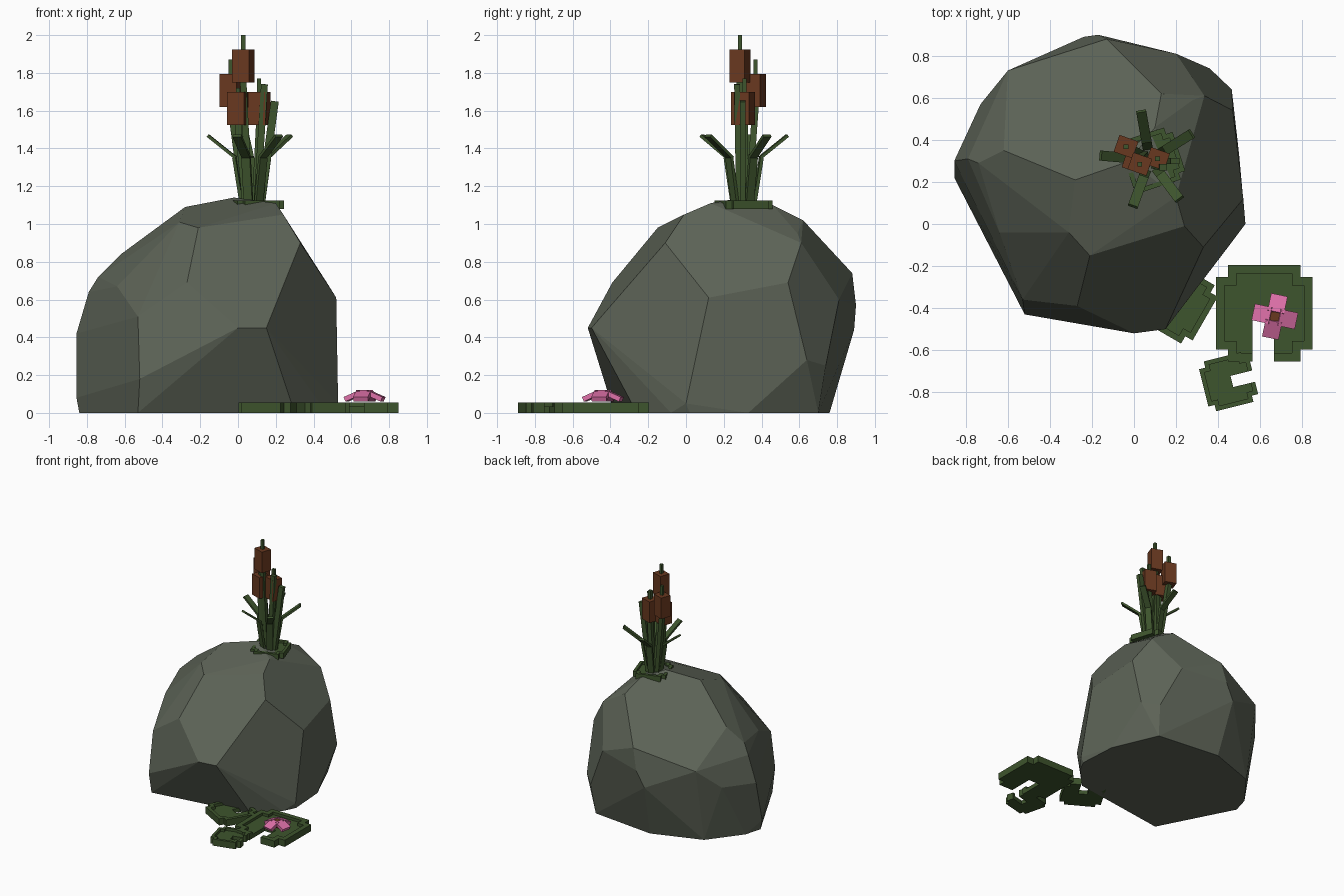
import bpy, bmesh, math
from mathutils import Matrix, Vector

if "Cube" in bpy.data.objects:
    bpy.data.objects.remove(bpy.data.objects["Cube"])


def material(name, rgb):
    m = bpy.data.materials.new(name)
    m.diffuse_color = (*rgb, 1)
    m.use_nodes = True
    m.node_tree.nodes["Principled BSDF"].inputs["Base Color"].default_value = m.diffuse_color
    return m


STONE = material("mossy stone", (0.108, 0.125, 0.094))
GREEN = material("leaf green", (0.048, 0.089, 0.026))
BROWN = material("seed brown", (0.140, 0.040, 0.014))
PINK = material("petal pink", (0.72, 0.16, 0.39))


def finish(bm, name, mat):
    bmesh.ops.recalc_face_normals(bm, faces=bm.faces)
    me = bpy.data.meshes.new(name)
    bm.to_mesh(me)
    bm.free()
    me.materials.append(mat)
    ob = bpy.data.objects.new(name, me)
    bpy.context.collection.objects.link(ob)
    return ob


def rod(bm, a, b, w, t, side=None):
    """Box from a to b, w wide along side and t thick."""
    a, b = Vector(a), Vector(b)
    z = (b - a).normalized()
    x = Vector(side or (1, 0, 0))
    x = (x - z * x.dot(z)).normalized()
    y = z.cross(x)
    rot = Matrix((x, y, z)).transposed().to_4x4()
    size = Matrix.Diagonal((w, t, (b - a).length, 1))
    bmesh.ops.create_cube(bm, size=1, matrix=Matrix.Translation((a + b) / 2) @ rot @ size)


def prism(bm, pts, z0, z1, place):
    lo = [bm.verts.new(place(x, y, z0)) for x, y in pts]
    hi = [bm.verts.new(place(x, y, z1)) for x, y in pts]
    bm.faces.new(lo)
    bm.faces.new(hi)
    for i in range(len(pts)):
        j = (i + 1) % len(pts)
        bm.faces.new((lo[i], lo[j], hi[j], hi[i]))


# Boulder: faceted convex hull of its corners
corners = [
    (0, -.52, .45), (.15, -.5, .45), (-.52, -.43, .18), (-.53, -.36, .51),
    (-.64, -.04, .67), (-.27, -.39, .69), (-.21, -.15, .98), (-.31, -.04, 1.01),
    (-.28, .21, 1.09), (.24, -.01, 1.05), (.33, -.11, .9), (.2, .13, 1.11),
    (-.02, .3, 1.14), (.1, .46, 1.1), (.52, .12, .61), (.47, .54, .69),
    (.465, .64, .28), (.335, .61, .9), (.36, .74, .25), (.2, .81, .6),
    (.13, .62, 1.02), (.28, .59, .95), (-.13, .88, .74), (-.17, .9, .57),
    (-.24, .89, .44), (-.62, .35, .84), (-.74, .29, .72), (-.79, .31, .64),
    (-.855, .3, .42), (-.855, .22, .08), (-.6, .73, .61), (-.73, .57, .45),
    (.32, -.28, .2), (.53, 0, .05),
    # footprint
    (-.84, .22, 0), (-.53, -.38, 0), (.3, -.26, 0), (.47, -.08, 0),
    (.52, .02, 0), (.5, .33, 0), (.34, .7, 0), (-.2, .76, 0),
    (-.6, .62, 0), (-.8, .36, 0)]
bm = bmesh.new()
for c in corners:
    bm.verts.new(c)
res = bmesh.ops.convex_hull(bm, input=bm.verts[:])
loose = [v for v in bm.verts if not v.link_faces]
bmesh.ops.delete(bm, geom=loose, context="VERTS")
bmesh.ops.dissolve_limit(bm, angle_limit=math.radians(7), verts=bm.verts, edges=bm.edges)
finish(bm, "boulder", STONE)

# Lily pads: stepped, notched disc with a raised rim (8 x 8 units)
OUTER = [(-1, -4), (-3, -4), (-3, -3), (-4, -3), (-4, 3), (-3, 3), (-3, 4), (3, 4),
         (3, 3), (4, 3), (4, -3), (3, -3), (3, -4), (.8, -4)]


def pad(name, cx, cy, cz, half, turn, height=.055):
    s, rot = half / 4, Matrix.Rotation(math.radians(turn), 3, "Z")

    def place(x, y, z):
        return rot @ Vector((x * s, y * s, z)) + Vector((cx, cy, cz))

    bm = bmesh.new()
    prism(bm, OUTER + [(.8, -.5), (-1, -.5)], 0, height * .6, place)
    inner = [(x - math.copysign(.7, x), y - math.copysign(.7, y)) for x, y in OUTER]
    inner[0], inner[-1] = (-1, -3.3), (.8, -3.3)
    prism(bm, OUTER + inner[::-1], height * .6, height, place)
    finish(bm, name, GREEN)


pad("large_lily_pad", .62, -.425, 0, .23, 0)
pad("small_lily_pad", .45, -.75, 0, .122, 104)
pad("tucked_lily_pad", .20, -.37, 0, .16, 150)
pad("reed_base_leaf", .09, .305, 1.08, .13, -72, .045)

# Lily flower: four drooping petals and a centre
FX, FY = .67, -.44
bm = bmesh.new()
for k in range(4):
    a = math.radians(78 + 90 * k)
    d = Vector((math.cos(a), math.sin(a), 0))
    c = Vector((FX, FY, 0))
    rod(bm, c + d * .018 + Vector((0, 0, .108)), c + d * .1 + Vector((0, 0, .072)),
        .08, .026, (-d.y, d.x, 0))
finish(bm, "lily_petals", PINK)
bm = bmesh.new()
rod(bm, (FX, FY, .06), (FX, FY, .115), .045, .045)
finish(bm, "lily_centre", BROWN)

# Reeds: stalk foot, head centre, head bottom z, tip z
reeds = [((.06, .29), (.028, .285), 1.75, 2.0),
         ((.03, .33), (-.038, .368), 1.62, 1.87),
         ((.09, .31), (.112, .31), 1.525, 1.77),
         ((.04, .28), (.0, .295), 1.525, 1.72)]
stalks, heads = bmesh.new(), bmesh.new()
for foot, (x, y), z, tip in reeds:
    rod(stalks, (*foot, 1.1), (x, y, z), .034, .034)
    rod(stalks, (x, y, z), (x, y, tip), .022, .022)
    rod(heads, (x, y, z), (x, y, z + .175), .095, .085, (1, -.35, 0))
finish(stalks, "reed_stalks", GREEN)
finish(heads, "reed_heads", BROWN)

# Reed leaves: five bent outward, three upright
bm = bmesh.new()
for deg in (175, 250, 307, 32, 100):
    a = math.radians(deg)
    d = Vector((math.cos(a), math.sin(a), 0))
    c = Vector((.075, .305, 0))
    knee = c + d * .095 + Vector((0, 0, 1.35))
    side = (-d.y, d.x, 0)
    rod(bm, c + d * .055 + Vector((0, 0, 1.1)), knee, .048, .018, side)
    rod(bm, knee - d * .008, c + d * .235 + Vector((0, 0, 1.468)), .048, .016, side)
rod(bm, (.12, .30, 1.1), (.195, .30, 1.65), .042, .03)
rod(bm, (.10, .28, 1.1), (.14, .27, 1.74), .036, .03)
rod(bm, (.05, .33, 1.1), (.02, .30, 1.62), .036, .03)
finish(bm, "reed_leaves", GREEN)
